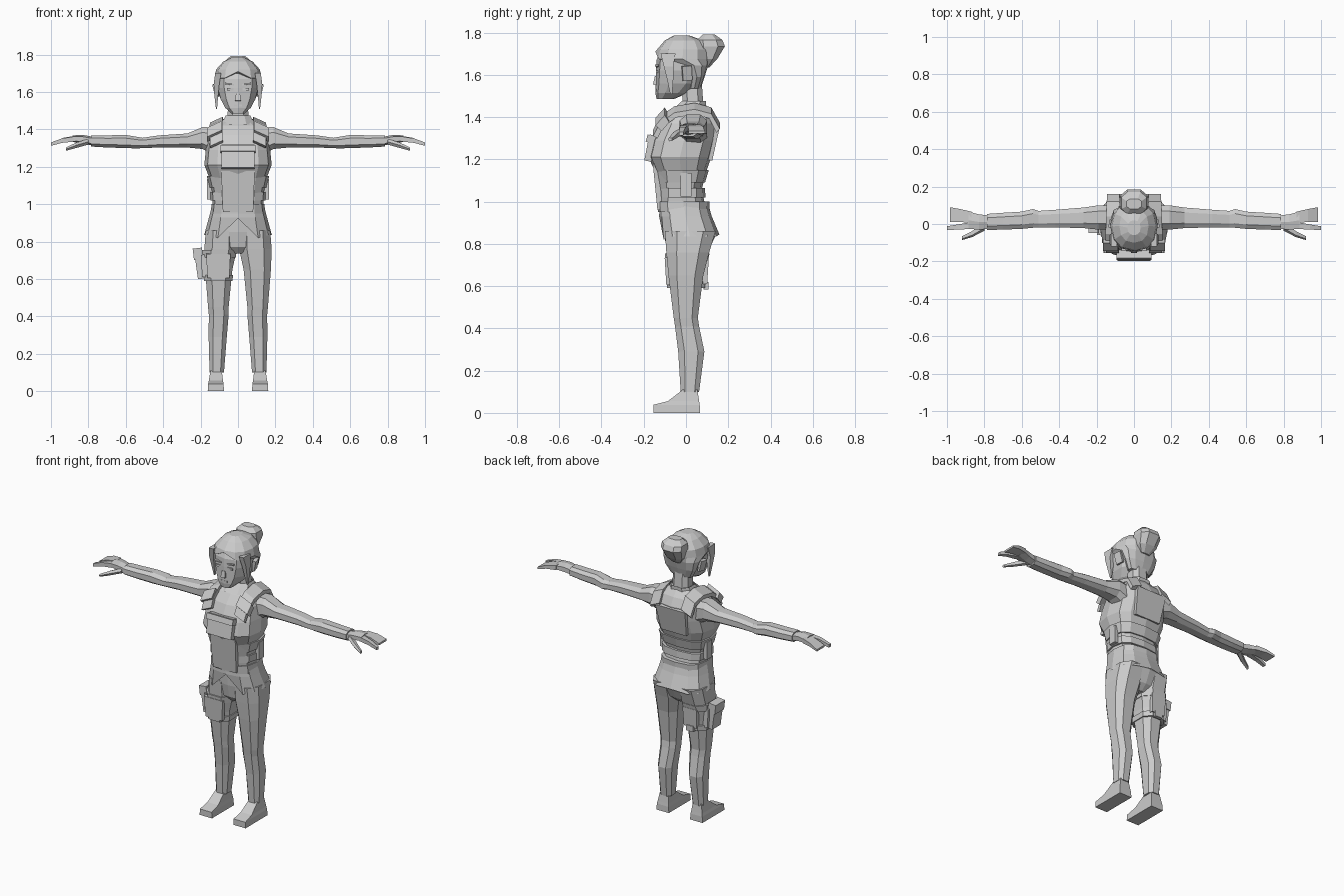
import bpy, bmesh, math
from mathutils import Vector, Euler

cloth = bpy.data.materials.new("plain grey")
cloth.diffuse_color = (0.6, 0.6, 0.6, 1)


def finish(name, bm, mirror=False):
    bmesh.ops.recalc_face_normals(bm, faces=bm.faces)
    me = bpy.data.meshes.new(name)
    bm.to_mesh(me)
    bm.free()
    me.materials.append(cloth)
    ob = bpy.data.objects.new(name, me)
    bpy.context.collection.objects.link(ob)
    if mirror:
        ob.modifiers.new("mirror", 'MIRROR').use_clip = False
    return ob


def loft(name, rings, n=8, e=0.75, axis='z', mirror=False, caps=True, tweak=None):
    """Skin rings (position, a0, a1, b0, b1) placed along an axis."""
    off = 0 if n == 12 else math.pi / n
    shape = []
    for i in range(n):
        t = off + 2 * math.pi * i / n
        shape.append([math.copysign(abs(f) ** e if abs(f) > 1e-6 else 0, f)
                      for f in (math.cos(t), math.sin(t))])
    m = max(abs(p[0]) for p in shape)
    bm = bmesh.new()
    loops = []
    for p, a0, a1, b0, b1 in rings:
        row = []
        for u, v in shape:
            a = (a0 + a1) / 2 + (a1 - a0) / 2 * u / m
            b = (b0 + b1) / 2 + (b1 - b0) / 2 * v / m
            co = {'z': (a, b, p), 'x': (p, a, b), 'y': (a, p, b)}[axis]
            row.append(bm.verts.new(co))
        loops.append(row)
    for r, s in zip(loops, loops[1:]):
        for i in range(n):
            j = (i + 1) % n
            bm.faces.new((r[i], r[j], s[j], s[i]))
    if caps:
        bm.faces.new(loops[0])
        bm.faces.new(loops[-1])
    if tweak:
        tweak(bm)
    return finish(name, bm, mirror)


def body(name, rows, **kw):
    """Symmetric loft from rows (z, half width, front y, back y)."""
    return loft(name, [(z, -w, w, f, b) for z, w, f, b in rows], **kw)


def box(name, c, size, rot=(0, 0, 0), taper=1.0, mirror=False):
    bm = bmesh.new()
    bmesh.ops.create_cube(bm, size=1)
    R = Euler(rot).to_matrix()
    for v in bm.verts:
        k = taper if v.co.z < 0 else 1
        v.co = R @ Vector((v.co.x * size[0] * k, v.co.y * size[1], v.co.z * size[2])) + Vector(c)
    return finish(name, bm, mirror)


def ribbon(name, pts, w, t, mirror=True):
    """Flat strap over a path, thickened away from the chest centre."""
    bm = bmesh.new()
    rows = []
    for p in pts:
        p = Vector(p)
        d = Vector((0, p.y - 0.03, p.z - 1.22)).normalized() * t
        s = Vector((w, 0, -w * 0.45))
        rows.append([bm.verts.new(q) for q in (p - s - d, p + s - d, p + s + d, p - s + d)])
    for r, s in zip(rows, rows[1:]):
        for i in range(4):
            bm.faces.new((r[i], r[(i + 1) % 4], s[(i + 1) % 4], s[i]))
    bm.faces.new(rows[0])
    bm.faces.new(rows[-1])
    return finish(name, bm, mirror)


# Torso and vest
body("torso", [(0.96, .135, -.122, .095), (1.06, .138, -.13, .075), (1.14, .153, -.145, .095),
               (1.21, .18, -.178, .12), (1.29, .172, -.16, .14), (1.37, .16, -.12, .152),
               (1.42, .135, -.075, .128), (1.45, .085, -.03, .10), (1.47, .055, -.005, .08)],
     n=12, e=.7)
body("waist_band_upper", [(1.09, .152, -.13, .09), (1.15, .167, -.142, .108)], n=12, e=.7)
body("waist_band_lower", [(1.02, .148, -.125, .092), (1.065, .15, -.125, .09)], n=12, e=.7)
body("vest_hem", [(0.95, .145, -.132, .11), (1.0, .142, -.135, .112)], n=12, e=.7)
box("stomach_panel", (0, -.131, 1.07), (.18, .03, .22), (.1, 0, 0), .9)
box("chest_pouch", (0, -.168, 1.253), (.175, .035, .125), (-.2, 0, 0))
box("chest_pouch_flap", (0, -.168, 1.295), (.185, .038, .035), (-.3, 0, 0))
box("back_panel", (0, .125, 1.28), (.21, .036, .17), (-.22, 0, 0), .85)
box("side_buckle", (.153, .0, 1.08), (.025, .05, .11), mirror=True)
ribbon("shoulder_strap", [(.115, -.145, 1.32), (.118, -.115, 1.38), (.118, -.05, 1.425),
                          (.115, .04, 1.44), (.112, .115, 1.42), (.11, .152, 1.35)], .034, .012)
ribbon("strap_buckle", [(.125, -.13, 1.365), (.127, -.09, 1.41)], .04, .02)
body("collar", [(1.425, .088, -.075, .095), (1.475, .066, -.02, .095)], n=8, caps=False)


# Jacket hem with a notch at the front
def notch(bm):
    for v in bm.verts:
        if v.co.z < .86 and abs(v.co.x) < .01:
            v.co.z += .09 if v.co.y < 0 else .01
        elif v.co.z < .86 and v.co.y < 0 and abs(v.co.x) < .14:
            v.co.z -= .015


body("jacket_hem", [(0.99, .14, -.125, .105), (.93, .155, -.127, .122), (.835, .181, -.12, .158)],
     n=12, e=.75, caps=False, tweak=notch)
body("pelvis", [(0.735, .04, -.06, .07), (.77, .155, -.09, .108), (.85, .172, -.105, .145),
                (.96, .135, -.11, .10)], n=12, e=.75)

# Legs and shoes
loft("leg", [(.10, .075, .152, -.025, .062), (.29, .06, .157, -.037, .087), (.41, .05, .156, -.052, .062),
             (.45, .05, .16, -.058, .056), (.65, .03, .176, -.083, .082), (.76, .006, .18, -.093, .11),
             (.86, .01, .172, -.10, .14)], mirror=True)
loft("shoe", [(0, .075, .162, -.155, .066), (.038, .077, .16, -.155, .065), (.056, .08, .156, -.085, .062),
              (.11, .087, .147, -.015, .054)], n=4, mirror=True)

# Arms and hands
loft("arm", [(.12, -.03, .10, 1.26, 1.41), (.19, -.03, .10, 1.295, 1.412), (.27, -.022, .088, 1.303, 1.378),
             (.42, -.018, .076, 1.303, 1.368), (.51, -.018, .07, 1.30, 1.355), (.54, -.02, .08, 1.298, 1.36),
             (.60, -.026, .066, 1.30, 1.37), (.70, -.03, .06, 1.303, 1.368), (.785, -.032, .054, 1.308, 1.368)],
     axis='x', mirror=True)
loft("palm", [(.775, -.026, .045, 1.316, 1.358), (.83, -.03, .052, 1.325, 1.368),
              (.885, -.026, .066, 1.335, 1.366)], n=6, axis='x', mirror=True)
loft("outer_fingers", [(.87, .008, .066, 1.336, 1.365), (.93, .01, .08, 1.334, 1.356),
                       (.985, .012, .09, 1.322, 1.334)], n=4, axis='x', mirror=True)
loft("index_finger", [(.87, -.026, .01, 1.335, 1.362), (.94, -.03, -.002, 1.328, 1.352),
                      (1.0, -.032, -.012, 1.312, 1.33)], n=4, axis='x', mirror=True)
loft("thumb", [(.80, -.036, .01, 1.318, 1.35), (.865, -.07, -.035, 1.30, 1.33),
               (.92, -.086, -.064, 1.285, 1.303)], n=5, axis='x', mirror=True)

# Neck, head and face
body("neck", [(1.42, .058, -.015, .085), (1.56, .052, -.02, .075)])
body("head", [(1.485, .035, -.138, -.06), (1.515, .068, -.142, .01), (1.56, .092, -.14, .06),
              (1.62, .108, -.138, .08), (1.67, .11, -.135, .09), (1.73, .09, -.11, .08)], n=10, e=.8)
box("nose", (0, -.143, 1.572), (.022, .018, .04), (-.2, 0, 0), 1.4)
box("mouth", (0, -.139, 1.527), (.045, .009, .01))
box("eye", (.042, -.136, 1.615), (.034, .009, .012), (0, 0, -.12), mirror=True)
box("eyebrow", (.044, -.136, 1.642), (.046, .014, .008), (0, -.15, -.12), mirror=True)
box("ear", (.117, .005, 1.608), (.022, .045, .07), (.1, .15, .2), .6, mirror=True)


# Hair, with a peaked hairline over the forehead
def peak(bm):
    for v in bm.verts:
        if v.co.y < -.1 and abs(v.co.x) < .03 and v.co.z < 1.70:
            v.co.z += .035


body("hair", [(1.535, .075, .01, .07), (1.59, .108, .015, .088), (1.645, .122, -.03, .105),
              (1.675, .126, -.145, .112), (1.72, .117, -.137, .11), (1.763, .078, -.10, .08),
              (1.785, .035, -.06, .02)], n=12, e=.85, tweak=peak)
loft("hair_lock", [(1.51, .112, .118, -.075, -.065), (1.58, .106, .126, -.09, -.06),
                   (1.64, .10, .13, -.105, -.06), (1.70, .09, .122, -.12, -.05)], n=4, mirror=True)
body("hair_bun", [(1.635, .03, .08, .11), (1.675, .06, .06, .148), (1.735, .072, .05, .184),
                  (1.765, .068, .052, .172), (1.792, .04, .08, .135)], n=8)

# Thigh holster on one leg
loft("thigh_band_upper", [(.715, -.188, -.012, -.096, .103), (.755, -.19, -.006, -.10, .112)])
loft("thigh_band_lower", [(.59, -.182, -.03, -.09, .09), (.622, -.184, -.026, -.092, .092)])
box("thigh_front_panel", (-.105, -.086, .67), (.13, .022, .13), (.06, 0, 0), .9)
box("thigh_back_pouch", (-.1, .092, .67), (.10, .024, .12), (-.06, 0, 0), .9)
box("lower_strap_buckle", (-.1, .095, .602), (.05, .022, .035))
box("holster", (-.207, .0, .683), (.04, .085, .165), (0, -.12, 0), .85)
box("holster_flap", (-.214, .0, .735), (.05, .095, .06), (0, -.12, 0))
box("holster_mount", (-.18, .0, .67), (.03, .12, .12), (0, -.06, 0))
